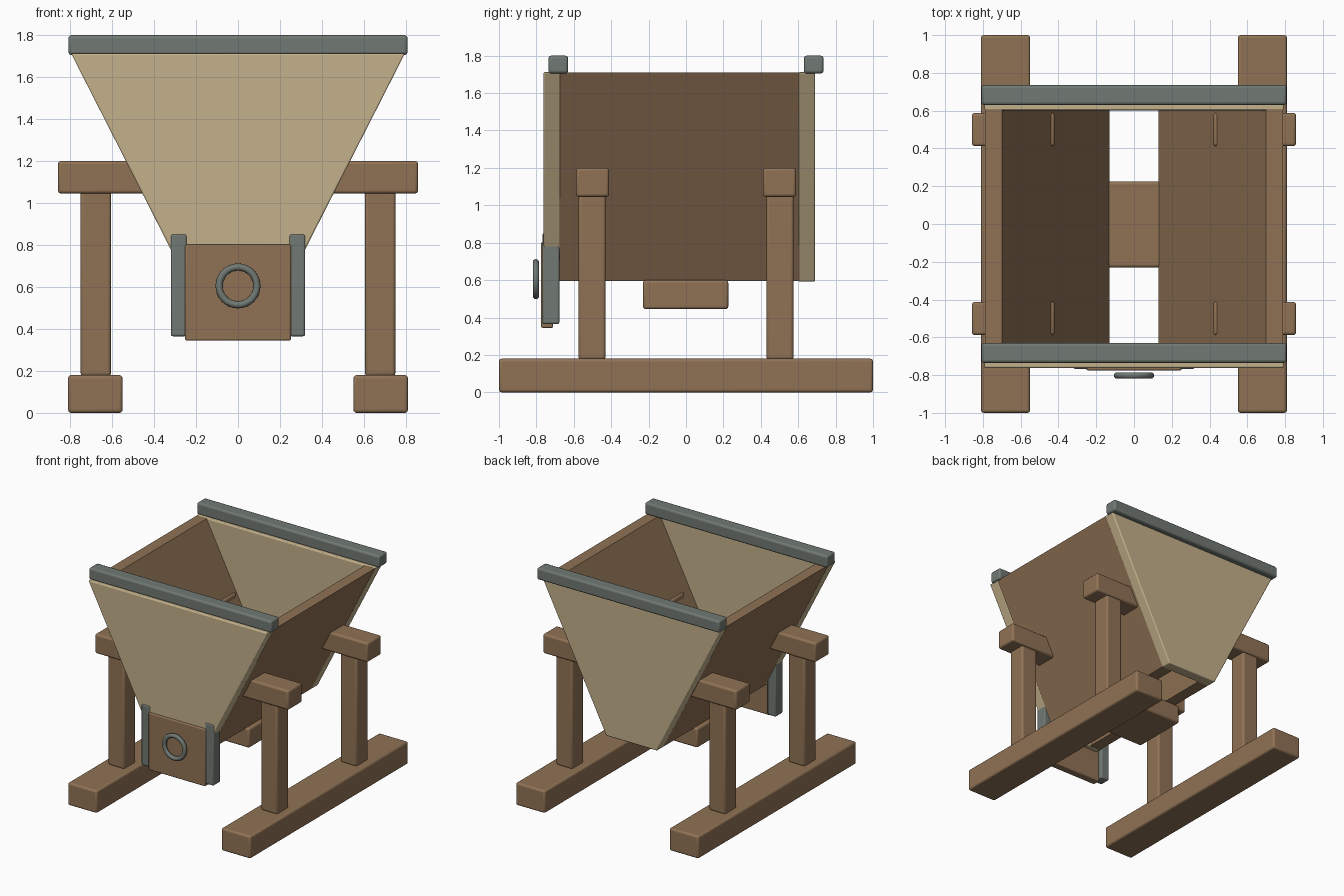
import bpy, bmesh, math

if "Cube" in bpy.data.objects:
    bpy.data.objects.remove(bpy.data.objects["Cube"])


def material(name, rgb):
    m = bpy.data.materials.new(name)
    m.diffuse_color = (*rgb, 1)
    m.use_nodes = True
    m.node_tree.nodes["Principled BSDF"].inputs["Base Color"].default_value = m.diffuse_color
    return m


WOOD = material("wood", (0.28, 0.17, 0.09))
PALE = material("pale_wood", (0.55, 0.44, 0.26))
IRON = material("iron", (0.165, 0.19, 0.17))


def finish(obj, mat, bevel):
    obj.data.materials.append(mat)
    if bevel:
        b = obj.modifiers.new("bevel", 'BEVEL')
        b.width, b.segments, b.limit_method = bevel, 3, 'ANGLE'
    bpy.ops.object.select_all(action='DESELECT')
    bpy.context.view_layer.objects.active = obj
    obj.select_set(True)
    bpy.ops.object.shade_smooth_by_angle(angle=math.radians(35))


def prism(name, profile, y0, y1, mat, bevel=0.0):
    """Extrude an xz profile from y0 to y1."""
    bm = bmesh.new()
    face = bm.faces.new([bm.verts.new((x, y0, z)) for x, z in profile])
    ext = bmesh.ops.extrude_face_region(bm, geom=[face])
    for v in ext["geom"]:
        if isinstance(v, bmesh.types.BMVert):
            v.co.y = y1
    bmesh.ops.recalc_face_normals(bm, faces=bm.faces)
    mesh = bpy.data.meshes.new(name)
    bm.to_mesh(mesh)
    bm.free()
    obj = bpy.data.objects.new(name, mesh)
    bpy.context.collection.objects.link(obj)
    finish(obj, mat, bevel)


def box(name, x, y, z, mat, bevel=0.015):
    prism(name, [(x[0], z[0]), (x[1], z[0]), (x[1], z[1]), (x[0], z[1])], y[0], y[1], mat, bevel)


def mirrored(s, a, b):
    return sorted((s * a, s * b))


for s, side in ((-1, "left"), (1, "right")):
    # Ground skids
    box(f"{side}_skid", mirrored(s, 0.55, 0.81), (-1, 1), (0, 0.18), WOOD)
    # Posts with support arms
    for t, end in ((-1, "front"), (1, "back")):
        box(f"{end}_{side}_post", mirrored(s, 0.605, 0.75), mirrored(t, 0.43, 0.575), (0.175, 1.06), WOOD)
        box(f"{end}_{side}_arm", mirrored(s, 0.42, 0.858), mirrored(t, 0.412, 0.588), (1.045, 1.2), WOOD)
    # Sloping hopper sides
    prism(f"{side}_hopper_panel", [(s * 0.13, 0.595), (s * 0.225, 0.595), (s * 0.79, 1.71), (s * 0.70, 1.71)],
          -0.68, 0.61, WOOD)
    # Gate guide rails
    box(f"{side}_gate_guide", mirrored(s, 0.245, 0.32), (-0.768, -0.677), (0.365, 0.852), IRON, 0.01)

# Hopper end panels and the rim bars over them
trapezoid = [(-0.225, 0.592), (0.225, 0.592), (0.795, 1.712), (-0.795, 1.712)]
for end, y, rim in (("front", (-0.762, -0.672), (-0.735, -0.63)), ("back", (0.602, 0.69), (0.63, 0.735))):
    prism(f"{end}_hopper_panel", trapezoid, *y, PALE, 0.008)
    box(f"{end}_rim_bar", (-0.808, 0.808), rim, (1.705, 1.8), IRON)

# Block under the chute
box("chute_block", (-0.26, 0.26), (-0.23, 0.226), (0.445, 0.6), WOOD)

# Sliding gate and ring pull
box("gate", (-0.252, 0.252), (-0.775, -0.71), (0.345, 0.803), WOOD, 0.008)
bpy.ops.mesh.primitive_torus_add(location=(0, -0.802, 0.605), rotation=(math.pi / 2, 0, 0),
                                 major_radius=0.09, minor_radius=0.017,
                                 major_segments=32, minor_segments=12)
ring = bpy.context.object
ring.name = "ring_pull"
finish(ring, IRON, 0)
